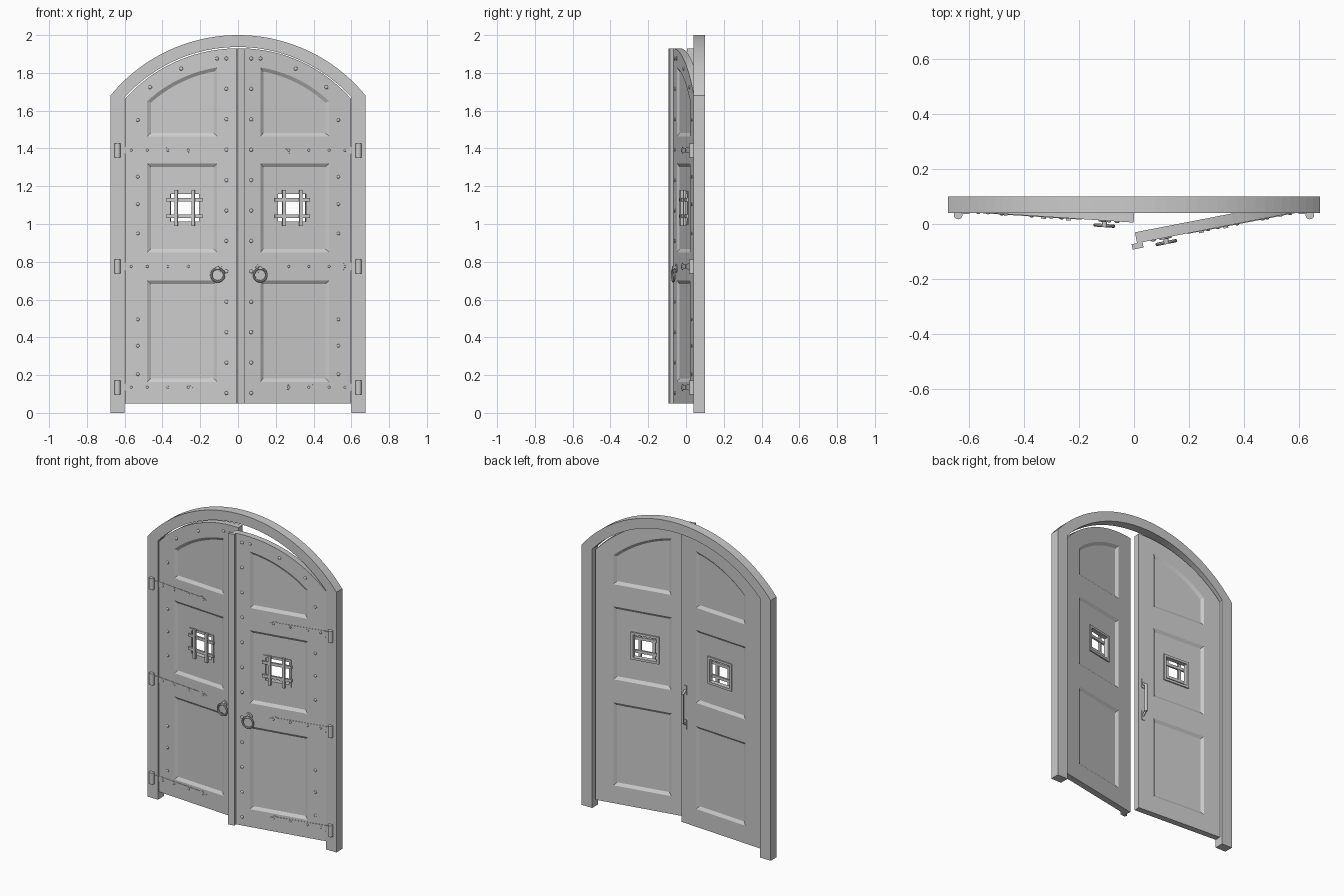
import bpy, bmesh, math
from mathutils import Matrix, Vector

cube = bpy.data.objects.get("Cube")
if cube:
    bpy.data.objects.remove(cube, do_unlink=True)

grey = bpy.data.materials.new("plain grey")
grey.use_nodes = True
GREY = (0.6, 0.6, 0.6, 1)
grey.diffuse_color = GREY
grey.node_tree.nodes["Principled BSDF"].inputs["Base Color"].default_value = GREY

ARCH_Z = 1.127            # centre height of every arch
HALF, HINGE_Y = 0.6, 0.045  # door width and hinge line
THICK = 0.04
HINGE_HEIGHTS = (0.135, 0.775, 1.39)


def arc(radius, x0, x1, steps=20):
    """Points along the arch from x0 to x1."""
    a0, a1 = math.acos(x0 / radius), math.acos(x1 / radius)
    angles = [a0 + (a1 - a0) * i / steps for i in range(steps + 1)]
    return [(radius * math.cos(a), ARCH_Z + radius * math.sin(a)) for a in angles]


def loft(bm, front, back, y0, y1):
    """Solid between two matching outlines in the xz plane."""
    a = [bm.verts.new((x, y0, z)) for x, z in front]
    b = [bm.verts.new((x, y1, z)) for x, z in back]
    bm.faces.new(a)
    bm.faces.new(b[::-1])
    for i in range(len(a)):
        j = (i + 1) % len(a)
        bm.faces.new((a[i], b[i], b[j], a[j]))


def box(bm, x0, x1, y0, y1, z0, z1):
    rect = [(x0, z0), (x1, z0), (x1, z1), (x0, z1)]
    loft(bm, rect, rect, y0, y1)


def rod(bm, p, q, r, sides=12):
    p, q = Vector(p), Vector(q)
    turn = (q - p).to_track_quat('Z', 'Y').to_matrix().to_4x4()
    bmesh.ops.create_cone(bm, cap_ends=True, segments=sides, radius1=r, radius2=r,
                          depth=(q - p).length, matrix=Matrix.Translation((p + q) / 2) @ turn)


def dome(bm, x, z, r, y=0.0):
    bmesh.ops.create_uvsphere(bm, u_segments=10, v_segments=6, radius=r,
                              matrix=Matrix.Translation((x, y, z)) @ Matrix.Diagonal((1, 0.6, 1, 1)))


def torus(bm, x, y, z, big, small, n=24, m=8):
    rings = []
    for i in range(n):
        a = math.tau * i / n
        ring = []
        for j in range(m):
            b = math.tau * j / m
            d = big + small * math.cos(b)
            ring.append(bm.verts.new((x + d * math.cos(a), y + small * math.sin(b), z + d * math.sin(a))))
        rings.append(ring)
    for i in range(n):
        for j in range(m):
            r0, r1, k = rings[i], rings[(i + 1) % n], (j + 1) % m
            bm.faces.new((r0[j], r0[k], r1[k], r1[j]))


def finish(name, bm, side=1, swing=None, smooth=False):
    """Make an object; with a swing, hang it on that side's hinge line."""
    if swing is not None:
        bmesh.ops.translate(bm, verts=bm.verts, vec=(-HALF, 0, 0))
    if side < 0:
        bmesh.ops.scale(bm, verts=bm.verts, vec=(-1, 1, 1))
    bmesh.ops.recalc_face_normals(bm, faces=bm.faces)
    mesh = bpy.data.meshes.new(name)
    bm.to_mesh(mesh)
    bm.free()
    mesh.materials.append(grey)
    ob = bpy.data.objects.new(name, mesh)
    bpy.context.collection.objects.link(ob)
    if swing is not None:
        ob.location = (side * HALF, HINGE_Y, 0)
        ob.rotation_euler.z = side * math.radians(swing)
    if smooth:
        bpy.ops.object.select_all(action='DESELECT')
        ob.select_set(True)
        bpy.context.view_layer.objects.active = ob
        bpy.ops.object.shade_smooth_by_angle(angle=math.radians(40))
    return ob


def panel(index, d):
    """Outline of a door panel, shrunk by d."""
    x0, x1 = 0.11 + d, 0.48 - d
    if index == 2:
        return [(x0, 1.464 + d), (x1, 1.464 + d)] + arc(0.71 - d, x1, x0, 12)
    z0, z1 = ((0.165, 0.70), (0.85, 1.32))[index]
    return [(x0, z0 + d), (x1, z0 + d), (x1, z1 - d), (x0, z1 - d)]


def carve(ob, cutters):
    for cutter in cutters:
        mod = ob.modifiers.new("cut", 'BOOLEAN')
        mod.operation, mod.solver, mod.object = 'DIFFERENCE', 'EXACT', cutter
    bpy.context.view_layer.update()
    mesh = bpy.data.meshes.new_from_object(ob.evaluated_get(bpy.context.evaluated_depsgraph_get()))
    ob.modifiers.clear()
    ob.data = mesh
    for cutter in cutters:
        bpy.data.objects.remove(cutter, do_unlink=True)


# Arched frame
bm = bmesh.new()
outer = [(0.675, 0)] + arc(0.873, 0.675, -0.675, 40) + [(-0.675, 0)]
inner = [(-HALF, 0)] + arc(0.81, -HALF, HALF, 40) + [(HALF, 0)]
loft(bm, outer + inner, outer + inner, 0.04, 0.10)
finish("arched_frame", bm)

for side, swing, word in ((1, 11, "left"), (-1, 3.8, "right")):
    def part(name, bm, smooth=False):
        return finish(f"{word}_{name}", bm, side, swing, smooth)

    # Door leaf with recessed panels on both faces and a window hole
    bm = bmesh.new()
    leaf = [(0, 0.05), (0.597, 0.05)] + arc(0.803, 0.597, 0)
    loft(bm, leaf, leaf, 0, THICK)
    door = part("door", bm)
    recess, hole = bmesh.new(), bmesh.new()
    for i in range(3):
        loft(recess, panel(i, -0.008), panel(i, 0.018), -0.005, 0.012)
        loft(recess, panel(i, 0.018), panel(i, -0.008), THICK - 0.012, THICK + 0.005)
    box(hole, 0.207, 0.357, -0.1, 0.1, 1.012, 1.158)
    carve(door, [part("recess_cutter", recess), part("hole_cutter", hole)])

    # Window surround on both faces
    bm = bmesh.new()
    for y0, y1 in ((0.006, 0.013), (0.027, 0.036)):
        box(bm, 0.192, 0.207, y0, y1, 0.997, 1.173)
        box(bm, 0.357, 0.372, y0, y1, 0.997, 1.173)
        box(bm, 0.207, 0.357, y0, y1, 0.997, 1.012)
        box(bm, 0.207, 0.357, y0, y1, 1.158, 1.173)
    part("window_surround", bm)

    # Crossed window bars
    bm = bmesh.new()
    for x in (0.237, 0.327):
        box(bm, x - 0.009, x + 0.009, -0.008, 0.006, 0.99, 1.18)
    for z in (1.042, 1.128):
        box(bm, 0.187, 0.377, -0.002, 0.010, z - 0.009, z + 0.009)
    part("window_bars", bm)

    # Round studs down both edges and along the arch
    bm = bmesh.new()
    for i in range(12):
        dome(bm, 0.06, 0.105 + i * 0.161, 0.01)
    for z in (0.205, 0.355, 0.495, 0.95, 1.105, 1.25, 1.55):
        dome(bm, 0.53, z, 0.009)
    for x in (0.11, 0.30, 0.465):
        dome(bm, x, ARCH_Z + math.sqrt(0.757 ** 2 - x * x), 0.01)
    part("studs", bm, True)

    # Hinge straps with rivets
    bm, rivets, barrels = bmesh.new(), bmesh.new(), bmesh.new()
    for z in HINGE_HEIGHTS:
        strap = [(0.60, z - 0.018), (0.60, z + 0.018), (0.29, z + 0.012), (0.27, z + 0.018),
                 (0.235, z), (0.27, z - 0.018), (0.29, z - 0.012)]
        loft(bm, strap, strap, -0.0025, 0.001)
        for x in (0.262, 0.37, 0.48, 0.565):
            dome(rivets, x, z, 0.007, -0.0025)
        rod(barrels, (0.638, 0.033, z - 0.037), (0.638, 0.033, z + 0.037), 0.016)
        box(barrels, 0.597, 0.638, 0.036, 0.043, z - 0.02, z + 0.02)
    part("hinge_straps", bm)
    part("strap_rivets", rivets, True)
    finish(f"{word}_hinge_barrels", barrels, side, None, True)

    # Ring handle on a round plate
    bm = bmesh.new()
    rod(bm, (0.105, 0.001, 0.765), (0.105, -0.005, 0.765), 0.022, 16)
    rod(bm, (0.105, 0, 0.768), (0.105, -0.024, 0.768), 0.009)
    torus(bm, 0.105, -0.018, 0.73, 0.034, 0.006)
    part("ring_handle", bm, True)

    if side > 0:
        # Cover strip over the meeting edge
        bm = bmesh.new()
        edge = [(-0.02, 0.05), (0.02, 0.05)] + arc(0.803, 0.02, -0.02, 4)
        loft(bm, edge, edge, -0.02, 0)
        part("cover_strip", bm)
    else:
        # Pull handle on the back
        bm = bmesh.new()
        for z in (0.69, 0.91):
            box(bm, 0.02, 0.042, THICK, THICK + 0.004, z - 0.03, z + 0.03)
            rod(bm, (0.031, THICK, z), (0.031, THICK + 0.03, z + (0.8 - z) * 0.2), 0.007)
        rod(bm, (0.031, THICK + 0.03, 0.706), (0.031, THICK + 0.03, 0.894), 0.009)
        part("pull_handle", bm, True)
